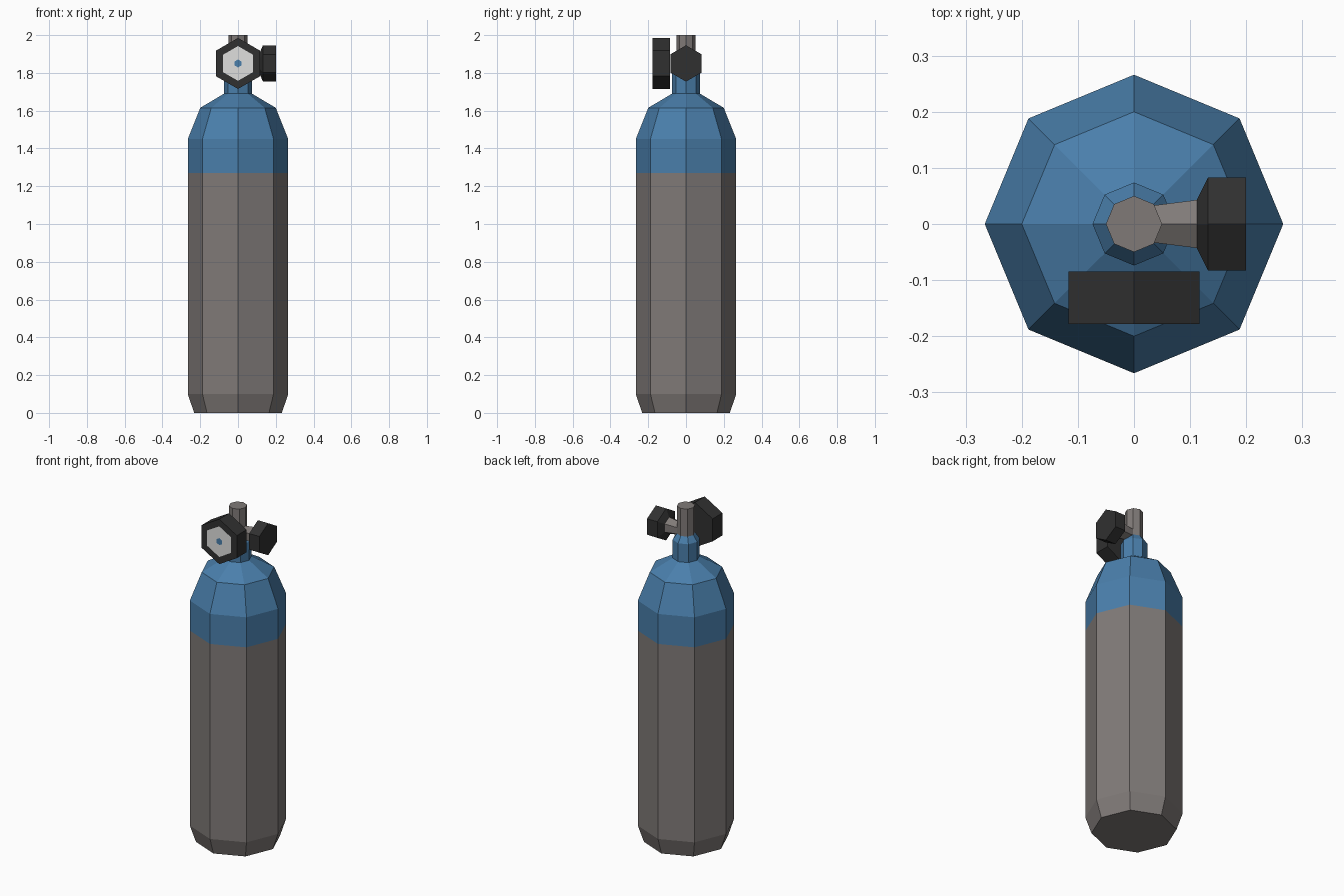
import bpy, bmesh, math
from mathutils import Matrix, Vector

if "Cube" in bpy.data.objects:
    bpy.data.objects.remove(bpy.data.objects["Cube"])


def material(name, rgb):
    m = bpy.data.materials.new(name)
    m.diffuse_color = (*rgb, 1)
    m.use_nodes = True
    m.node_tree.nodes["Principled BSDF"].inputs["Base Color"].default_value = m.diffuse_color
    return m


GREY = material("steel grey", (0.215, 0.195, 0.187))
BLUE = material("shoulder blue", (0.068, 0.212, 0.410))
BLACK = material("black rubber", (0.030, 0.030, 0.030))
WHITE = material("dial white", (0.74, 0.74, 0.73))


def lathe(name, sides, profile, mats, axis=Matrix(), phase=0.0, origin=(0, 0, 0)):
    """Closed flat-sided turning. profile = (height, radius) rings;
    mats = one material per band between rings, the last one also caps the end."""
    bm = bmesh.new()
    used = list(dict.fromkeys(mats))
    rings = []
    for h, r in profile:
        rings.append([bm.verts.new((r * math.cos(phase + math.tau * i / sides),
                                    r * math.sin(phase + math.tau * i / sides), h))
                      for i in range(sides)])
    for k, (a, b) in enumerate(zip(rings, rings[1:])):
        for i in range(sides):
            j = (i + 1) % sides
            f = bm.faces.new((a[i], a[j], b[j], b[i]))
            f.material_index = used.index(mats[k])
    bm.faces.new(rings[0][::-1]).material_index = used.index(mats[0])
    bm.faces.new(rings[-1]).material_index = used.index(mats[-1])
    bm.transform(Matrix.Translation(Vector(origin)) @ axis)
    me = bpy.data.meshes.new(name)
    bm.to_mesh(me)
    bm.free()
    for m in used:
        me.materials.append(m)
    ob = bpy.data.objects.new(name, me)
    bpy.context.collection.objects.link(ob)
    return ob


# Cylinder body with painted shoulder and neck
lathe("tank", 8,
      [(0, 0.232), (0.10, 0.266), (1.27, 0.266), (1.45, 0.266),
       (1.615, 0.20), (1.69, 0.074), (1.80, 0.074), (1.835, 0.05)],
      [GREY, GREY, BLUE, BLUE, BLUE, BLUE, BLUE])

# Valve stem
lathe("valve_stem", 8, [(1.82, 0.05), (2.0, 0.05)], [GREY])

# Side spindle and hand knob, turned along x
to_x = Matrix.Rotation(math.pi / 2, 4, 'Y')
lathe("knob_spindle", 6, [(0.02, 0.036), (0.115, 0.05)], [GREY],
      to_x, origin=(0, 0, 1.85))
lathe("knob", 6, [(0.112, 0.05), (0.132, 0.096), (0.20, 0.096)], [BLACK, BLACK],
      to_x, origin=(0, 0, 1.85))

# Pressure gauge facing front, with a flat dial and centre dot
to_front = Matrix.Rotation(math.pi / 2, 4, 'X')
lathe("gauge", 6, [(0.085, 0.135), (0.178, 0.135), (0.178, 0.092), (0.178, 0.021)],
      [BLACK, BLACK, WHITE, BLUE], to_front, math.pi / 2, (0, 0, 1.85))
